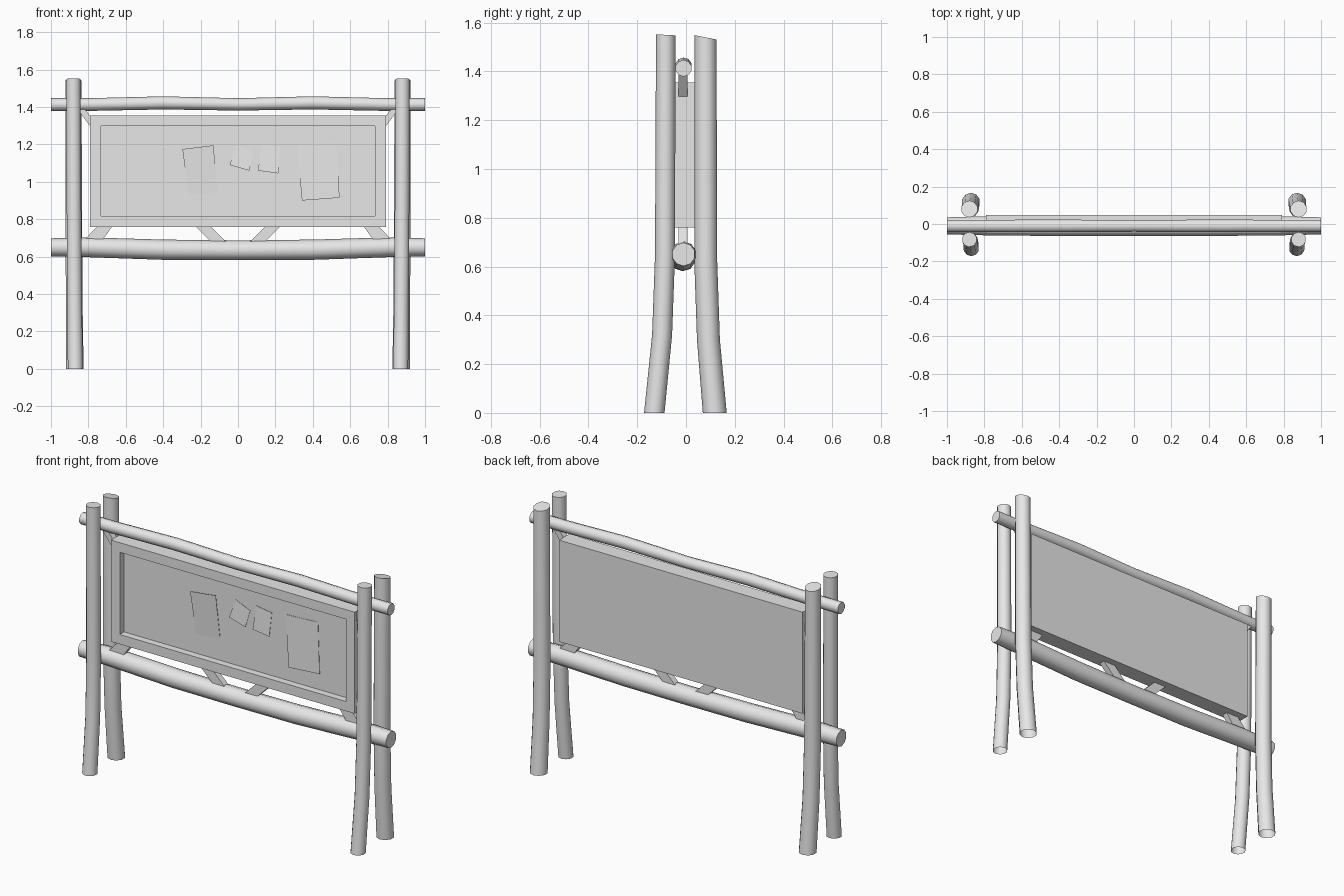
import bpy
import bmesh
from math import cos, sin, pi, radians

cube = bpy.data.objects.get("Cube")
if cube:
    bpy.data.objects.remove(cube, do_unlink=True)

grey = bpy.data.materials.new("plain grey")
grey.use_nodes = True
grey.diffuse_color = (0.8, 0.8, 0.8, 1)
grey.node_tree.nodes["Principled BSDF"].inputs["Base Color"].default_value = (0.8, 0.8, 0.8, 1)

SIDES = 10


def finish(name, bm, smooth=False):
    bmesh.ops.recalc_face_normals(bm, faces=bm.faces[:])
    mesh = bpy.data.meshes.new(name)
    bm.to_mesh(mesh)
    bm.free()
    mesh.materials.append(grey)
    obj = bpy.data.objects.new(name, mesh)
    bpy.context.collection.objects.link(obj)
    if smooth:
        bpy.ops.object.select_all(action="DESELECT")
        obj.select_set(True)
        bpy.context.view_layer.objects.active = obj
        bpy.ops.object.shade_smooth_by_angle(angle=radians(50))
    return obj


def log(name, stations, along_x=False, slope=0, cap_start=True):
    """Round log through (x, y, z, radius) stations; slope tilts the last cut."""
    bm = bmesh.new()
    rings = []
    for i, (x, y, z, r) in enumerate(stations):
        ring = []
        for k in range(SIDES):
            a = 2 * pi * (k + 0.5) / SIDES
            u, v = r * cos(a), r * sin(a)
            if along_x:
                co = (x, y + u, z + v)
            else:
                tilt = slope * v if i == len(stations) - 1 else 0
                co = (x + u, y + v, z + tilt)
            ring.append(bm.verts.new(co))
        rings.append(ring)
    for a, b in zip(rings, rings[1:]):
        for k in range(SIDES):
            n = (k + 1) % SIDES
            bm.faces.new((a[k], a[n], b[n], b[k]))
    bm.faces.new(rings[-1])
    if cap_start:
        bm.faces.new(rings[0][::-1])
    return finish(name, bm, smooth=True)


def prism(name, front, thickness):
    """Flat plate from front corners (x, y, z), thickened towards +y."""
    bm = bmesh.new()
    face = bm.faces.new([bm.verts.new(p) for p in front])
    out = bmesh.ops.extrude_face_region(bm, geom=[face], use_keep_orig=True)
    moved = [g for g in out["geom"] if isinstance(g, bmesh.types.BMVert)]
    bmesh.ops.translate(bm, verts=moved, vec=(0, thickness, 0))
    return finish(name, bm)


# Posts: straight above, splayed outwards at the foot
for side, s in (("left", 1), ("right", -1)):
    log(f"{side}_front_post",
        [(s * 0.87, -0.13, 0, 0.042), (s * 0.873, -0.098, 0.32, 0.041),
         (s * 0.876, -0.086, 0.65, 0.041), (s * 0.88, -0.083, 1.55, 0.04)],
        slope=-0.05, cap_start=False)
    log(f"{side}_back_post",
        [(s * 0.872, 0.118, 0, 0.049), (s * 0.875, 0.092, 0.3, 0.047),
         (s * 0.877, 0.081, 0.62, 0.047), (s * 0.88, 0.08, 1.54, 0.045)],
        slope=-0.2, cap_start=False)

# Rails: slightly bowed horizontal logs
log("top_rail",
    [(-1, -0.01, 1.413, 0.034), (-0.8, -0.01, 1.413, 0.034),
     (-0.4, -0.01, 1.422, 0.035), (0, -0.01, 1.414, 0.033),
     (0.4, -0.01, 1.422, 0.035), (0.8, -0.01, 1.413, 0.034),
     (1, -0.01, 1.413, 0.034)], along_x=True)
log("bottom_rail",
    [(-1, -0.01, 0.65, 0.048), (-0.8, -0.01, 0.65, 0.053),
     (-0.4, -0.013, 0.637, 0.054), (0, -0.013, 0.634, 0.053),
     (0.4, -0.013, 0.637, 0.054), (0.8, -0.01, 0.65, 0.053),
     (1, -0.01, 0.65, 0.048)], along_x=True)

# Board with a recessed front panel
bm = bmesh.new()
bmesh.ops.create_cube(bm, size=1)
for v in bm.verts:
    v.co = (v.co.x * 1.58, v.co.y * 0.095, 1.057 + v.co.z * 0.595)
panel = min(bm.faces, key=lambda f: f.calc_center_median().y)
bmesh.ops.inset_region(bm, faces=[panel], thickness=0.08)
bmesh.ops.extrude_discrete_faces(bm, faces=[])
inner = min((f for f in bm.faces if abs(f.calc_center_median().x) < 0.01
             and abs(f.calc_center_median().z - 1.057) < 0.01),
            key=lambda f: f.calc_center_median().y)
rim = bmesh.ops.inset_region(bm, faces=[inner], thickness=0.0005)
bmesh.ops.translate(bm, verts=inner.verts[:], vec=(0, 0.04, 0))
finish("notice_board", bm)

# Braces between the board and the logs
for side, s in (("left", 1), ("right", -1)):
    for name, shape in (
            ("outer_brace", ((0.83, 0.68), (0.73, 0.68), (0.67, 0.765), (0.75, 0.765))),
            ("inner_brace", ((0.06, 0.675), (0.14, 0.675), (0.23, 0.765), (0.15, 0.765))),
            ("top_brace", ((0.785, 1.29), (0.785, 1.345), (0.82, 1.39), (0.86, 1.39)))):
        prism(f"{side}_{name}", [(s * x, -0.03, z) for x, z in shape], 0.036)

# Paper notices, each leaning slightly off the panel (top lift, bottom lift)
FLOOR = -0.0075
notices = (
    (((-0.297, 1.175), (-0.131, 1.195), (-0.11, 0.945), (-0.265, 0.93)), 0.012, 0.002),
    (((-0.01, 1.2), (0.085, 1.16), (0.06, 1.06), (-0.045, 1.09)), 0.002, 0.01),
    (((0.125, 1.2), (0.225, 1.185), (0.215, 1.045), (0.107, 1.06)), 0.002, 0.01),
    (((0.315, 1.2), (0.525, 1.21), (0.543, 0.915), (0.342, 0.9)), 0.002, 0.012),
)
for i, (shape, top, bottom) in enumerate(notices):
    lifts = (top, top, bottom, bottom)
    prism(f"paper_notice_{i + 1}",
          [(x, FLOOR - d, z) for (x, z), d in zip(shape, lifts)], 0.002)
